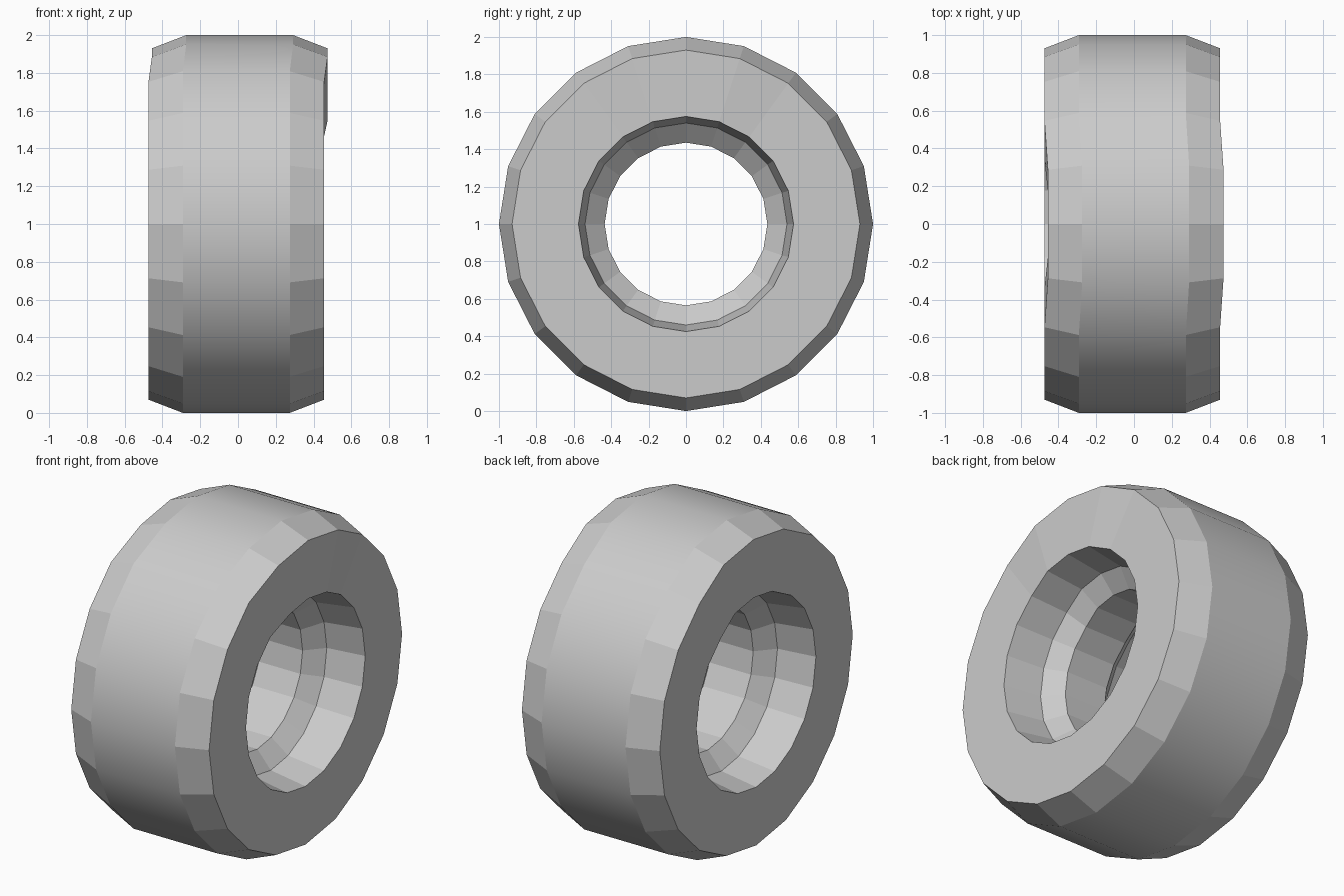
import bpy, bmesh, math

if "Cube" in bpy.data.objects:
    bpy.data.objects.remove(bpy.data.objects["Cube"])

SIDES = 20
# Right half of the tyre cross-section: (x, radius), inner waist to crown
half = [(0.14, 0.435), (0.23, 0.54), (0.465, 0.575), (0.465, 0.93), (0.283, 1.0)]
profile = half + [(-x, r) for x, r in reversed(half)]

# Tyre: spin the closed profile around the x axis
bm = bmesh.new()
rings = []
for i in range(SIDES):
    a = 2 * math.pi * i / SIDES
    # the topmost sector is nudged slightly sideways
    dx = 0.009 if math.cos(a) > 0.94 else -0.009
    rings.append([bm.verts.new((x + dx, r * math.sin(a), 1 + r * math.cos(a)))
                  for x, r in profile])
n = len(profile)
for i in range(SIDES):
    p, q = rings[i], rings[(i + 1) % SIDES]
    for j in range(n):
        k = (j + 1) % n
        f = bm.faces.new((p[j], p[k], q[k], q[j]))
        f.smooth = (j == len(half) - 1)  # only the tread is smooth
bmesh.ops.recalc_face_normals(bm, faces=bm.faces)
# Keep the tread's shading separate from the flat shoulders
for e in bm.edges:
    e.smooth = all(f.smooth for f in e.link_faces)
mesh = bpy.data.meshes.new("tyre")
bm.to_mesh(mesh)
bm.free()
tyre = bpy.data.objects.new("tyre", mesh)
bpy.context.collection.objects.link(tyre)
